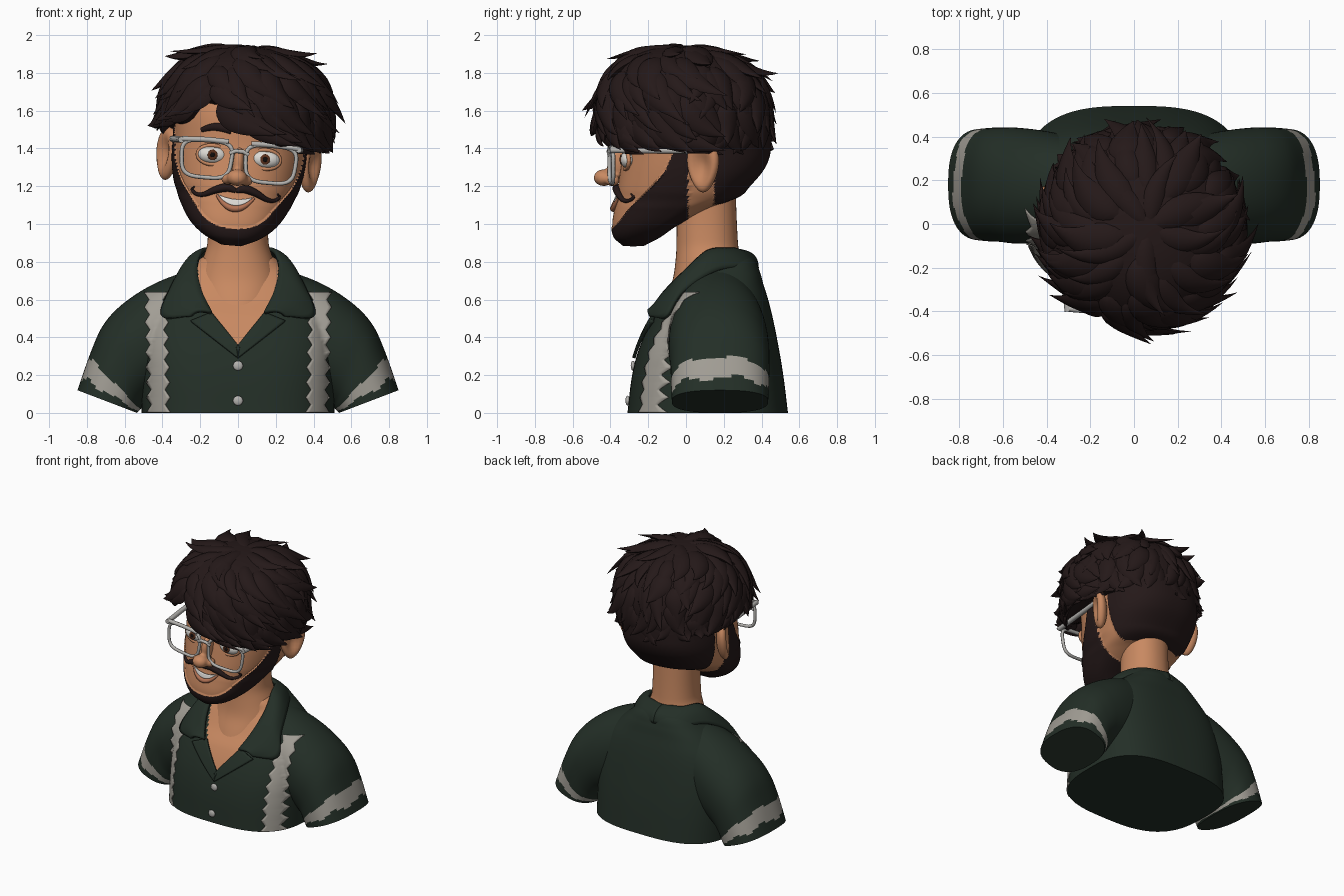
import bpy, bmesh, math, random
from math import sin, cos, pi, radians, degrees
from mathutils import Vector, Matrix
from mathutils.bvhtree import BVHTree

if "Cube" in bpy.data.objects:
    bpy.data.objects.remove(bpy.data.objects["Cube"])

random.seed(7)
COL = {"skin": (.58, .25, .12), "hair brown": (.018, .0095, .0095), "shirt green": (.017, .028, .020),
       "trim grey": (.36, .34, .30), "frame silver": (.46, .45, .43), "eye white": (.72, .70, .66),
       "iris brown": (.10, .03, .012), "pupil black": (.005, .004, .004), "lip": (.45, .17, .09),
       "teeth white": (.75, .73, .70)}
MAT = {}
for k, c in COL.items():
    MAT[k] = bpy.data.materials.new(k)
    MAT[k].diffuse_color = (*c, 1)
ROLL = Matrix.Translation((0, 0, 1.3)) @ Matrix.Rotation(radians(5), 4, 'Y') @ Matrix.Translation((0, 0, -1.3))


def make(name, v, f, mats, rule=None, head=False, thick=0):
    me = bpy.data.meshes.new(name)
    me.from_pydata([tuple(p) for p in v], [], f)
    bm = bmesh.new()
    bm.from_mesh(me)
    bmesh.ops.recalc_face_normals(bm, faces=bm.faces)
    bm.to_mesh(me)
    bm.free()
    for m in mats:
        me.materials.append(MAT[m])
    for p in me.polygons:
        p.use_smooth = True
        if rule:
            p.material_index = rule(p.center, p.index)
    me.set_sharp_from_angle(angle=radians(50))
    if head:
        me.transform(ROLL)
    ob = bpy.data.objects.new(name, me)
    bpy.context.collection.objects.link(ob)
    if thick:
        mod = ob.modifiers.new("thickness", 'SOLIDIFY')
        mod.thickness, mod.offset = thick, 0
    return ob


def interp(tab, x):
    """Smooth lookup of table columns at x."""
    if x <= tab[0][0]: return tab[0][1:]
    if x >= tab[-1][0]: return tab[-1][1:]
    i = max(j for j in range(len(tab) - 1) if tab[j][0] <= x)
    a, b, p, q = tab[i], tab[i + 1], tab[max(i - 1, 0)], tab[min(i + 2, len(tab) - 1)]
    h = b[0] - a[0]
    t = (x - a[0]) / h
    out = []
    for k in range(1, len(a)):
        m0, m1 = (b[k] - p[k]) / (b[0] - p[0]) * h, (q[k] - a[k]) / (q[0] - a[0]) * h
        out.append((2*t**3 - 3*t*t + 1) * a[k] + (t**3 - 2*t*t + t) * m0 + (3*t*t - 2*t**3) * b[k] + (t**3 - t*t) * m1)
    return out


def skin_rows(rows, closed=True, caps=True):
    n = len(rows[0])
    v = [p for r in rows for p in r]
    f = [(i*n + j, i*n + (j+1) % n, (i+1)*n + (j+1) % n, (i+1)*n + j)
         for i in range(len(rows) - 1) for j in range(n if closed else n - 1)]
    if caps and closed:
        f += [tuple(range(n)), tuple(range((len(rows) - 1) * n, len(rows) * n))]
    return v, f


def power(c, n): return math.copysign(abs(c) ** (2 / n), c)


def body_rows(tab, steps, seg, n):
    rows = []
    for i in range(steps + 1):
        z = tab[0][0] + (tab[-1][0] - tab[0][0]) * i / steps
        a, yf, yb, yc = interp(tab, z)
        row = []
        for j in range(seg):
            s = sin(2*pi*j/seg)
            row.append(Vector((a * power(cos(2*pi*j/seg), n), yc + power(s, n) * ((yc - yf) if s < 0 else (yb - yc)), z)))
        rows.append(row)
    return rows


def tube(pts, radii, up=(0, -1, 0), flat=1, sides=8, closed=False):
    rows, n = [], len(pts)
    pts = [Vector(p) for p in pts]
    for i, p in enumerate(pts):
        t = pts[(i+1) % n] - pts[i-1] if closed else pts[min(i+1, n-1)] - pts[max(i-1, 0)]
        t.normalize()
        side = t.cross(Vector(up[i] if isinstance(up, list) else up)).normalized()
        nn = side.cross(t)
        r = radii[i] if isinstance(radii, list) else radii
        rows.append([p + side * r * cos(2*pi*k/sides) + nn * r * flat * sin(2*pi*k/sides) for k in range(sides)])
    return skin_rows(rows + [rows[0]] if closed else rows, caps=not closed)


def joined(parts):
    V, F = [], []
    for v, f in parts:
        F += [tuple(i + len(V) for i in q) for q in f]
        V += v
    return V, F


def ball(c, r):
    rows = [[Vector((c[0] + r[0]*sin(a)*cos(b), c[1] + r[1]*sin(a)*sin(b), c[2] + r[2]*cos(a)))
             for b in [2*pi*j/24 for j in range(24)]] for a in [.02 + (pi - .04)*i/16 for i in range(17)]]
    return skin_rows(rows)


def sheet(f, nu, nv):
    return skin_rows([[f(i/nu, j/nv) for i in range(nu + 1)] for j in range(nv + 1)], closed=False)


# shirt body, with the open neck showing skin
TORSO = [(0, .51, -.31, .54, .14), (.2, .51, -.285, .515, .14), (.35, .505, -.245, .49, .14), (.5, .475, -.175, .46, .15),
         (.6, .43, -.10, .435, .16), (.68, .36, -.05, .41, .17), (.75, .28, -.01, .39, .18), (.82, .2, 0, .355, .18), (.85, .13, .05, .29, .18)]
VNECK = [(.33, 0), (.53, .15), (.7, .21), (.86, .21)]
tv, tf = skin_rows(body_rows(TORSO, 110, 160, 2.9))
make("shirt_body", tv, tf, ["shirt green", "skin"],
     lambda c, i: int(c.y < .1 and c.z > .33 and abs(c.x) < interp(VNECK, c.z)[0]))

# sleeves with a wavy grey band
SLEEVE = [(0, .2, .775, .2, .2, .22, .165), (1, .43, .69, .38, .12, .255, .17), (2, .6, .585, .46, .08, .265, .175),
          (3, .71, .47, .5, .04, .262, .18), (4, .78, .32, .515, .02, .26, .18), (5, .85, .12, .535, 0, .255, .18)]
surfaces = [(tv, tf)]
for s, nm in ((-1, "left"), (1, "right")):
    rows = []
    for i in range(61):
        tx, tz, bx, bz, d, yc = interp(SLEEVE, i / 12)
        n = 2.15 + .6 * max(0, i / 60 - .4)
        rows.append([Vector((s * ((tx+bx)/2 + (tx-bx)/2*power(cos(a), n)), yc + d*power(sin(a), n), (tz+bz)/2 + (tz-bz)/2*power(cos(a), n)))
                     for a in [2*pi*j/72 for j in range(72)]])
    v, f = skin_rows(rows)
    surfaces.append((v, f))
    make(nm + "_sleeve", v, f, ["shirt green", "trim grey"],
         lambda c, i: int(4.1 < (i // 72) / 12 + .06 * sin((i % 72) * pi / 6) < 4.62))
bvh = BVHTree.FromPolygons(*joined(surfaces))


def on_shirt(x, z, off):
    hit = bvh.ray_cast(Vector((x, -2, z)), Vector((0, 1, 0)))[0] or bvh.find_nearest(Vector((x, 0, z)))[0]
    return hit + Vector((0, -off, 0))


# collar, lapels and embroidered stripes, both sides
COLLAR = [(0, 0, .27, .86, 0, .375, .765), (1, .13, .24, .865, .17, .345, .765), (2, .19, .12, .855, .285, .17, .755),
          (3, .215, .01, .76, .36, -.015, .64), (4, .19, -.11, .64, .40, -.105, .51), (5, .14, -.19, .53, .25, -.185, .51)]


def collar_pt(s, u, v):
    c = interp(COLLAR, v * 5)
    a, b = Vector((s*c[0], c[1], c[2])), Vector((s*c[3], c[4], c[5]))
    k = min(1, v * 5)
    return a.lerp(b, u) + Vector((s*.012*k, .03*(1 - k) - .01*k, .018)) * sin(pi*u)


def lapel_pt(s, u, v):
    a, b, c, d = Vector((.14, .53)), Vector((.25, .485)), Vector((.0, .29)), Vector((-.01, .345))
    p = a.lerp(b, u).lerp(d.lerp(c, u), v)
    return on_shirt(s * p.x, p.y, .012)


def stripe_pt(s, u, v):
    w = .036 + .026 * abs((v * 8) % 1 * 2 - 1)
    return on_shirt(s * (.42 + .015*v) + (2*u - 1)*w, .003 + .635*v, .005)


for s, nm in ((-1, "left"), (1, "right")):
    make(nm + "_collar", *sheet(lambda u, v: collar_pt(s, u, v), 8, 40), ["shirt green"], thick=.022)
    make(nm + "_lapel", *sheet(lambda u, v: lapel_pt(s, u, v), 8, 20), ["shirt green"], thick=.018)
    make(nm + "_stripe", *sheet(lambda u, v: stripe_pt(s, u, v), 6, 112), ["trim grey"], thick=.006)
make("buttons", *joined([ball(on_shirt(0, z, .006), (.026, .012, .026)) for z in (.25, .065)]), ["frame silver"])

# neck
NECK = [(.5, .2, -.15, .33, .12), (.6, .225, -.112, .33, .12), (.7, .222, -.072, .31, .12), (.8, .192, -.056, .29, .12), (.9, .162, -.05, .275, .11), (1.25, .155, -.05, .26, .11)]
make("neck", *skin_rows(body_rows(NECK, 36, 64, 2.15)), ["skin"])

# head, with jaw beard and cropped nape hair
HEAD = [(.885, .05, -.335, -.22, -.28), (.93, .145, -.38, -.14, -.25), (1.0, .225, -.39, -.04, -.17), (1.1, .285, -.375, .15, -.06),
        (1.15, .305, -.365, .28, 0), (1.2, .325, -.36, .33, .03), (1.3, .345, -.345, .41, .06), (1.4, .35, -.33, .44, .06),
        (1.6, .345, -.32, .42, .06), (1.75, .27, -.24, .33, .05), (1.82, .12, -.1, .18, .04)]
BEARD = [(-.41, .96), (-.385, .985), (-.35, 1.03), (-.3, 1.1), (-.22, 1.18), (-.11, 1.31), (-.06, 1.42), (.02, 1.5)]


def is_beard(p): return p.y < .01 and p.z < interp(BEARD, p.y)[0]
def is_hair(p, i=0): return int(is_beard(p) or (p.y > .15 and p.z > 1.12) or p.z > 1.74)


def face_pt(x, z, off=0):
    a, yf, yb, yc = interp(HEAD, z)
    u = min(abs(x / a), .98)
    return Vector((x, yc - (yc - yf) * (1 - u**2.4) ** (1/2.4) - off, z))


rows = body_rows(HEAD, 170, 240, 2.4)
for r in rows:
    yc = interp(HEAD, r[0].z)[3]
    for p in r:
        if is_hair(p):
            p.x, p.y = p.x * 1.025, yc + (p.y - yc) * 1.025
make("head", *skin_rows(rows), ["skin", "hair brown"], is_hair, head=True)

# ears: dished ovals
for s, nm in ((-1, "left"), (1, "right")):
    v, f = ball((0, 0, 0), (1, 1, 1))
    for p in v:
        if p.x > 0:
            p.x *= 1 - 1.1 * (1 - p.y**2 - p.z**2) ** 2
        p.y *= 1 + .25 * p.z
    rot = Matrix.Rotation(radians(-28), 3, 'Z')
    v = [rot @ Vector((p.x*.05, p.y*.09, p.z*.14)) + Vector((.38, .09, 1.34)) for p in v]
    make(nm + "_ear", [(s*p.x, p.y, p.z) for p in v], f, ["skin"], head=True)

# nose
nose = make("nose", *joined([ball((0, -.435, 1.245), (.055, .055, .045)), ball((-.05, -.39, 1.235), (.035, .04, .032)),
                             ball((.05, -.39, 1.235), (.035, .04, .032)), ball((0, -.36, 1.32), (.034, .06, .09))]), ["skin"], head=True)
m = nose.modifiers.new("blend", 'REMESH')
m.mode, m.voxel_size, m.use_smooth_shade = 'VOXEL', .01, True
nose.modifiers.new("soften", 'SMOOTH').iterations = 6

# eyes, lids, brows
for s, nm in ((-1, "left"), (1, "right")):
    x, z = s * .14, 1.354
    make(nm + "_eye", *ball((x, -.305, z), (.078, .042, .048)), ["eye white"], head=True)
    make(nm + "_iris", *ball((x, -.344, z), (.026, .006, .028)), ["iris brown"], head=True)
    make(nm + "_pupil", *ball((x, -.348, z), (.013, .005, .013)), ["pupil black"], head=True)
    lid = [(x + .079*cos(a), -.322 + .02*abs(cos(a)), z + .05*sin(a)) for a in [2*pi*k/32 for k in range(32)]]
    make(nm + "_eyelids", *tube(lid, .011, closed=True), ["skin"], head=True)
    brow = [face_pt(s * (.05 + .16*t), 1.495 + .025*sin(pi*t*.8) - .03*t, .008) for t in [k/10 for k in range(11)]]
    make(nm + "_eyebrow", *tube(brow, [.024 - .012*(k/10)**2 for k in range(11)], flat=.6), ["hair brown"], head=True)

# mouth and moustache
make("teeth", *sheet(lambda u, v: face_pt((2*u-1)*.095, 1.15 - (.02 + .035*v)*(1-(2*u-1)**2), .008), 20, 4), ["teeth white"], head=True, thick=.006)
lip = [face_pt((2*t-1)*.1, 1.145 - .065*(1-(2*t-1)**2), .006) for t in [k/16 for k in range(17)]]
make("lower_lip", *tube(lip, [.006 + .012*sin(pi*k/16) for k in range(17)]), ["lip"], head=True)
STACHE = [(0, 0, 1.175, .012), (1, .05, 1.188, .022), (2, .11, 1.17, .019), (3, .165, 1.143, .013), (4, .205, 1.14, .010), (5, .232, 1.16, .008), (6, .222, 1.178, .004)]
for s, nm in ((-1, "left"), (1, "right")):
    k = [interp(STACHE, i / 4) for i in range(25)]
    make(nm + "_moustache", *tube([face_pt(s*a, b, .008) for a, b, _ in k], [c for _, _, c in k]), ["hair brown"], head=True)

# glasses
parts = [tube([(-.05, -.405, 1.37), (-.02, -.41, 1.385), (.02, -.41, 1.385), (.05, -.405, 1.37)], .011)]
for s in (-1, 1):
    rim = []
    for k in range(48):
        c, d = power(cos(2*pi*k/48), 3.6), power(sin(2*pi*k/48), 3.6)
        rim.append((s * (.17 + .132*c*(1 + .06*d)), -.405 + .02*(c + 1)/2, 1.33 + .098*d))
    parts += [tube(rim, .011, closed=True),
              tube([(s*.06, -.405, 1.43), (s*.17, -.40, 1.433), (s*.31, -.388, 1.425)], .014),
              tube([(s*.312, -.40, 1.42), (s*.335, -.2, 1.42), (s*.36, .04, 1.42)], .017, up=(0, 0, 1))]
make("glasses", *joined(parts), ["frame silver"], head=True)

# hair: hull cap, then layered tapering locks
EDGE = [(-180, 1.40), (-150, 1.41), (-90, 1.50), (-52, 1.53), (-28, 1.74), (-5, 1.61), (21, 1.50), (47, 1.44), (90, 1.45), (150, 1.41), (180, 1.40)]


def hull(az, ph):
    q = .89 - .06 * cos(az)   # rounder at the back, fuller at the front
    s, c = max(sin(ph), 0) ** q, cos(ph)
    return Vector((.015 + .445*s*sin(az), -.015 - .455*s*cos(az), 1.58 + .365*math.copysign(abs(c)**.87, c)))


def ph_max(az):
    d = (degrees(az) + 180) % 360 - 180
    k = (interp(EDGE, d)[0] - 1.58) / .365
    return math.acos(math.copysign(abs(k) ** (1/.87), k))


AZ = [2*pi*j/72 - pi for j in range(72)]
rows = [[hull(a, .02 + (ph_max(a) - .02)*i/16) for a in AZ] for i in range(17)]
rows.append([Vector((p.x*.76, p.y*.76, p.z)) for p in rows[-1]])
make("hair_cap", *skin_rows(rows), ["hair brown"], head=True)
locks = []
for start, count, length in ((.05, 6, .75), (.3, 10, .75), (.55, 15, .75), (.8, 19, .7), (1.05, 22, .65), (1.3, 24, .6), (1.55, 26, .55), (1.75, 27, .5)):
    for k in range(count):
        az = 2*pi*(k + random.uniform(-.35, .35))/count - pi
        d = degrees(az)
        sweep = .5 if -28 < d < 100 else -.35 if -130 < d <= -28 else random.uniform(-.35, .35)
        sweep *= random.uniform(.6, 1.2)
        p0 = start + random.uniform(-.08, .08)
        over = random.uniform(-.02, .05) if -60 < d + degrees(sweep) < 5 else random.uniform(.02, .12)
        p1 = min(max(p0, .03) + length*random.uniform(.85, 1.2), ph_max(az + sweep) + over)
        p0 = max(min(p0, p1 - .4), .03)
        w, lift = random.uniform(.045, .08), random.uniform(.02, .09)
        pts, ups, rad = [], [], []
        for i in range(13):
            t = i / 12
            p = hull(az + sweep*t*t, p0 + (p1 - p0)*t)
            n = (p - Vector((0, 0, 1.5))).normalized()
            pts.append(p + n * (lift * t**3 - .014*(1 - t)) + Vector((0, 0, .3*lift*t**5)))
            ups.append(n)
            rad.append(w * (.8*sin(pi * t**.75) + .35*(1 - t)) + .001)
        locks.append(tube(pts, rad, up=ups, flat=.45))
make("hair_locks", *joined(locks), ["hair brown"], head=True)

for m in bpy.data.materials:
    if m.users and not m.is_grease_pencil:
        m.use_nodes = True
        m.node_tree.nodes["Principled BSDF"].inputs["Base Color"].default_value = m.diffuse_color
